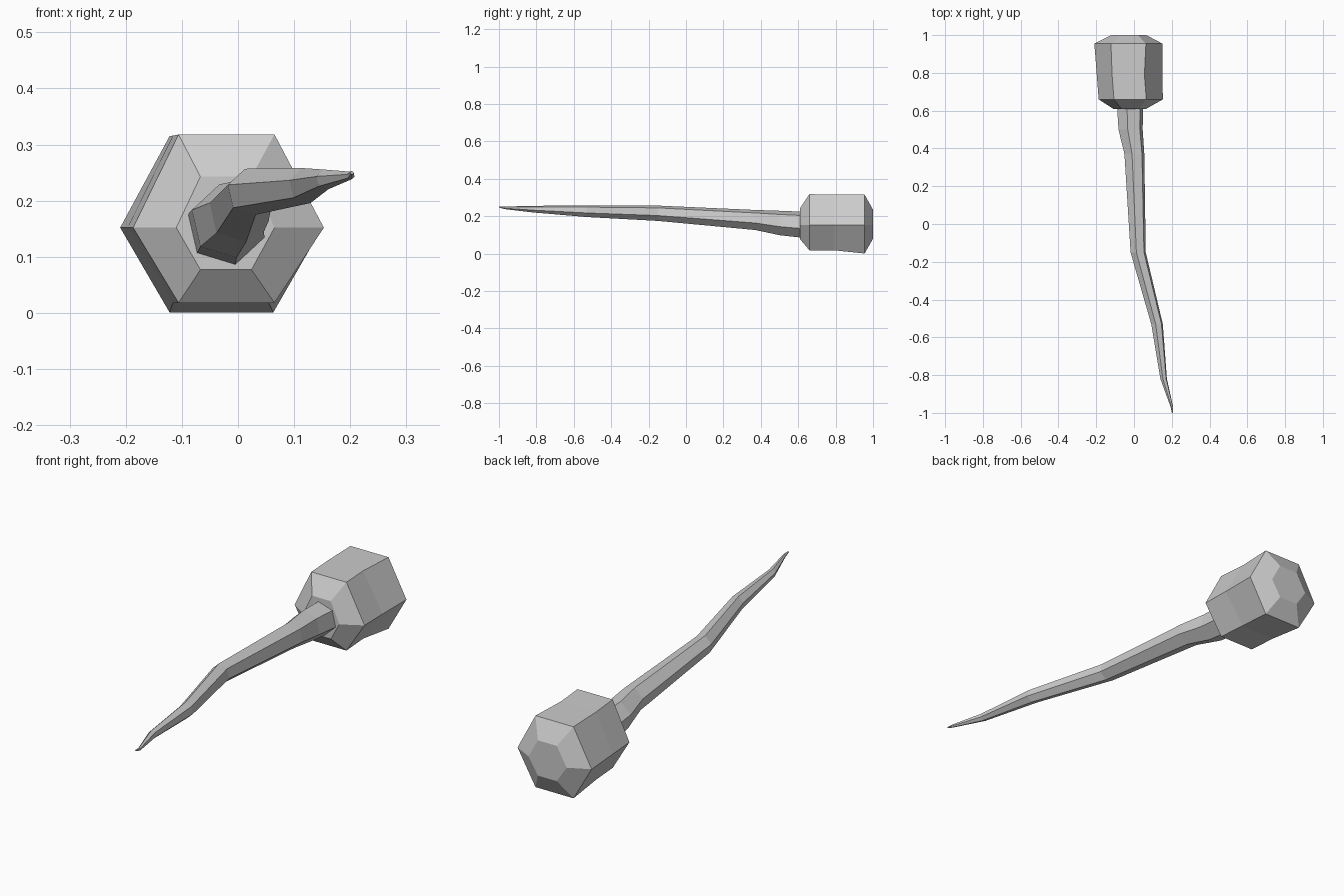
import bpy
from math import cos, sin, radians

if "Cube" in bpy.data.objects:
    bpy.data.objects.remove(bpy.data.objects["Cube"])


def loft(name, rings):
    """Skin six-sided rings into a closed, flat-shaded tube."""
    n = 6
    verts = [p for r in rings for p in r]
    faces = []
    for k in range(len(rings) - 1):
        for i in range(n):
            a, b = k * n + i, k * n + (i + 1) % n
            faces.append((a, b, b + n, a + n))
    faces.append(tuple(reversed(range(n))))
    last = (len(rings) - 1) * n
    faces.append(tuple(range(last, last + n)))
    me = bpy.data.meshes.new(name)
    me.from_pydata(verts, [], faces)
    me.update()
    ob = bpy.data.objects.new(name, me)
    bpy.context.collection.objects.link(ob)
    return ob


def head_ring(y, left, right, flat_l, flat_r, bottom, mid, top):
    """Hexagon with points left and right, flat top and bottom."""
    return [(right, y, mid), (flat_r, y, top), (flat_l, y, top),
            (left, y, mid), (flat_l, y, bottom), (flat_r, y, bottom)]


def shaft_ring(y, x, z, r, turn=-17):
    return [(x + r * cos(radians(turn + 60 * i)), y,
             z + r * sin(radians(turn + 60 * i))) for i in range(6)]


# Head: uneven hexagonal block with chamfered ends
head = [
    (1.00, -0.120, 0.065, -0.072, 0.020, 0.080, 0.152, 0.235),
    (0.955, -0.210, 0.150, -0.122, 0.063, 0.001, 0.152, 0.315),
    (0.79, -0.197, 0.150, -0.116, 0.055, 0.018, 0.152, 0.316),
    (0.66, -0.187, 0.153, -0.106, 0.065, 0.018, 0.152, 0.318),
    (0.61, -0.110, 0.065, -0.067, 0.024, 0.077, 0.152, 0.243),
]
loft("mallet_head", [head_ring(*h) for h in head])

# Handle: crooked root tapering to a point
path = [
    (0.66, -0.022, 0.152, 0.073),
    (0.50, -0.018, 0.164, 0.067),
    (0.37, 0.002, 0.180, 0.055),
    (-0.15, 0.022, 0.216, 0.042),
    (-0.53, 0.122, 0.227, 0.032),
    (-0.82, 0.157, 0.238, 0.018),
    (-0.97, 0.201, 0.245, 0.007),
    (-1.00, 0.203, 0.250, 0.003),
]
loft("crooked_handle", [shaft_ring(*p) for p in path])
